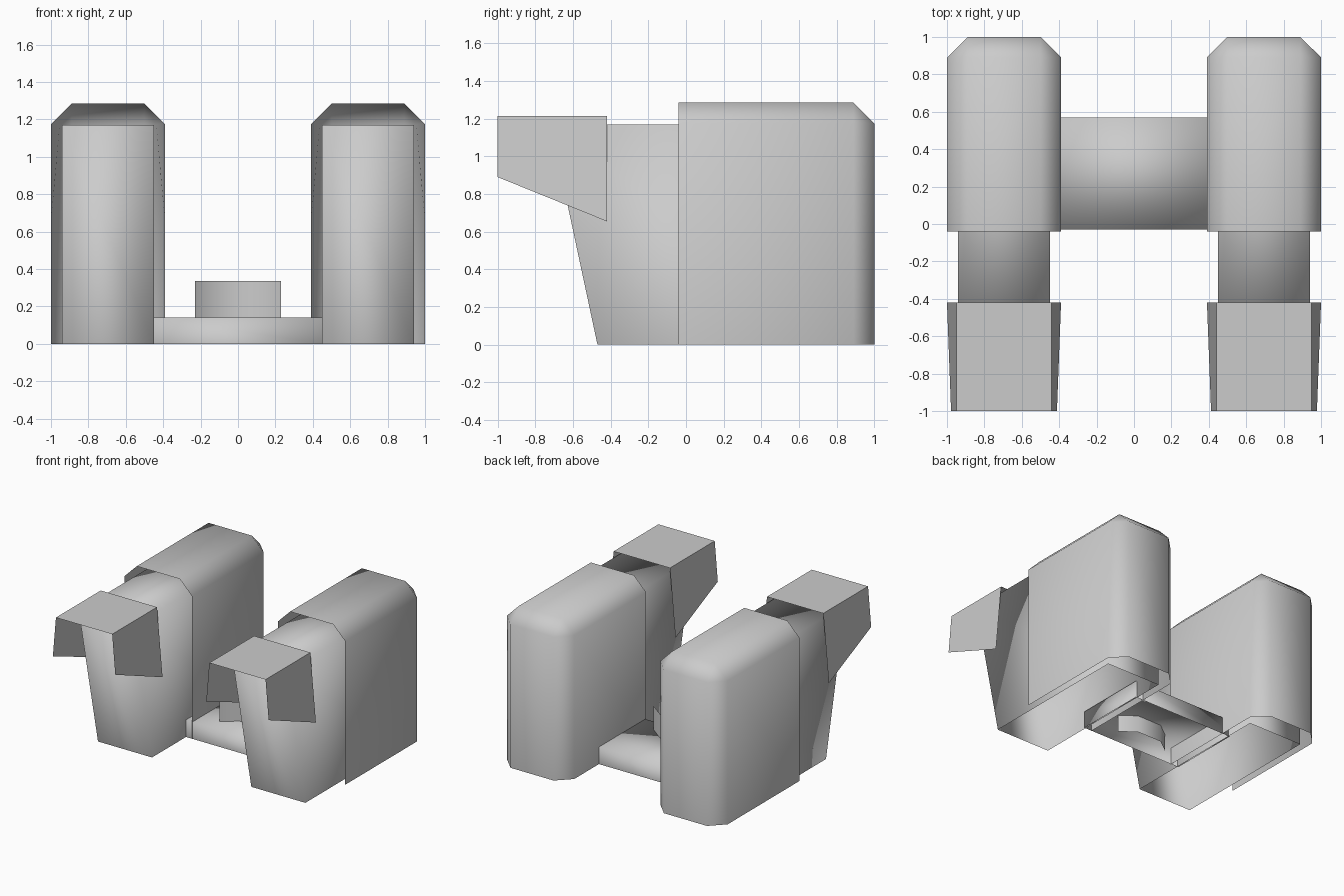
import bpy, bmesh

if "Cube" in bpy.data.objects:
    bpy.data.objects.remove(bpy.data.objects["Cube"])

TOWER_X = 0.695  # centre line of each tower


def finish(name, bm, smooth=True):
    bmesh.ops.recalc_face_normals(bm, faces=bm.faces)
    for f in bm.faces:
        f.smooth = smooth
    me = bpy.data.meshes.new(name)
    bm.to_mesh(me)
    bm.free()
    ob = bpy.data.objects.new(name, me)
    bpy.context.collection.objects.link(ob)
    return ob


def open_box(x0, x1, y0, y1, z0, z1, open_front=False):
    """Box of thin sheets without a bottom (and optionally without a front)."""
    bm = bmesh.new()
    bmesh.ops.create_cube(bm, size=1)
    for v in bm.verts:
        v.co = (x1 if v.co.x > 0 else x0, y1 if v.co.y > 0 else y0, z1 if v.co.z > 0 else z0)
    bm.normal_update()
    gone = [f for f in bm.faces if f.normal.z < -0.5 or (open_front and f.normal.y < -0.5)]
    bmesh.ops.delete(bm, geom=gone, context='FACES')
    return bm


for side, s in (("left", -1), ("right", 1)):
    cx = s * TOWER_X

    # Chamfered outer shell, open at the front and bottom
    bm = open_box(cx - 0.305, cx + 0.305, -0.04, 1.0, 0, 1.285, open_front=True)
    edges = [e for e in bm.edges if len(e.link_faces) == 2]
    bmesh.ops.bevel(bm, geom=edges, offset=0.11, segments=1, affect='EDGES', profile=0.5)
    finish(side + "_outer_shell", bm)

    # Inner body with a front that leans forward towards the top
    bm = open_box(cx - 0.245, cx + 0.245, -0.47, 0.82, 0, 1.17)
    for v in bm.verts:
        if v.co.y < 0 and v.co.z > 1:
            v.co.y = -0.72
    finish(side + "_inner_body", bm)

    # Sheet visor: flat roof and two splayed side flaps
    bm = bmesh.new()
    front = [(-0.283, 0.89), (-0.255, 1.215), (0.255, 1.215), (0.283, 0.89)]
    back = [(-0.305, 0.655), (-0.255, 1.215), (0.255, 1.215), (0.305, 0.655)]
    f = [bm.verts.new((cx + x, -1.0, z)) for x, z in front]
    b = [bm.verts.new((cx + x, -0.42, z)) for x, z in back]
    for i in range(3):
        bm.faces.new((f[i], f[i + 1], b[i + 1], b[i]))
    finish(side + "_visor", bm, smooth=False)

# Low bridge between the towers
finish("bridge", open_box(-0.46, 0.46, -0.03, 0.57, 0, 0.14))

# Curved upright plate passing through the bridge
bm = bmesh.new()
arc = [(-0.23, 0.09), (-0.11, 0.18), (0.11, 0.18), (0.23, 0.09)]
low = [bm.verts.new((x, y, 0)) for x, y in arc]
top = [bm.verts.new((x, y, 0.335)) for x, y in arc]
for i in range(3):
    bm.faces.new((low[i], low[i + 1], top[i + 1], top[i]))
finish("curved_plate", bm)
